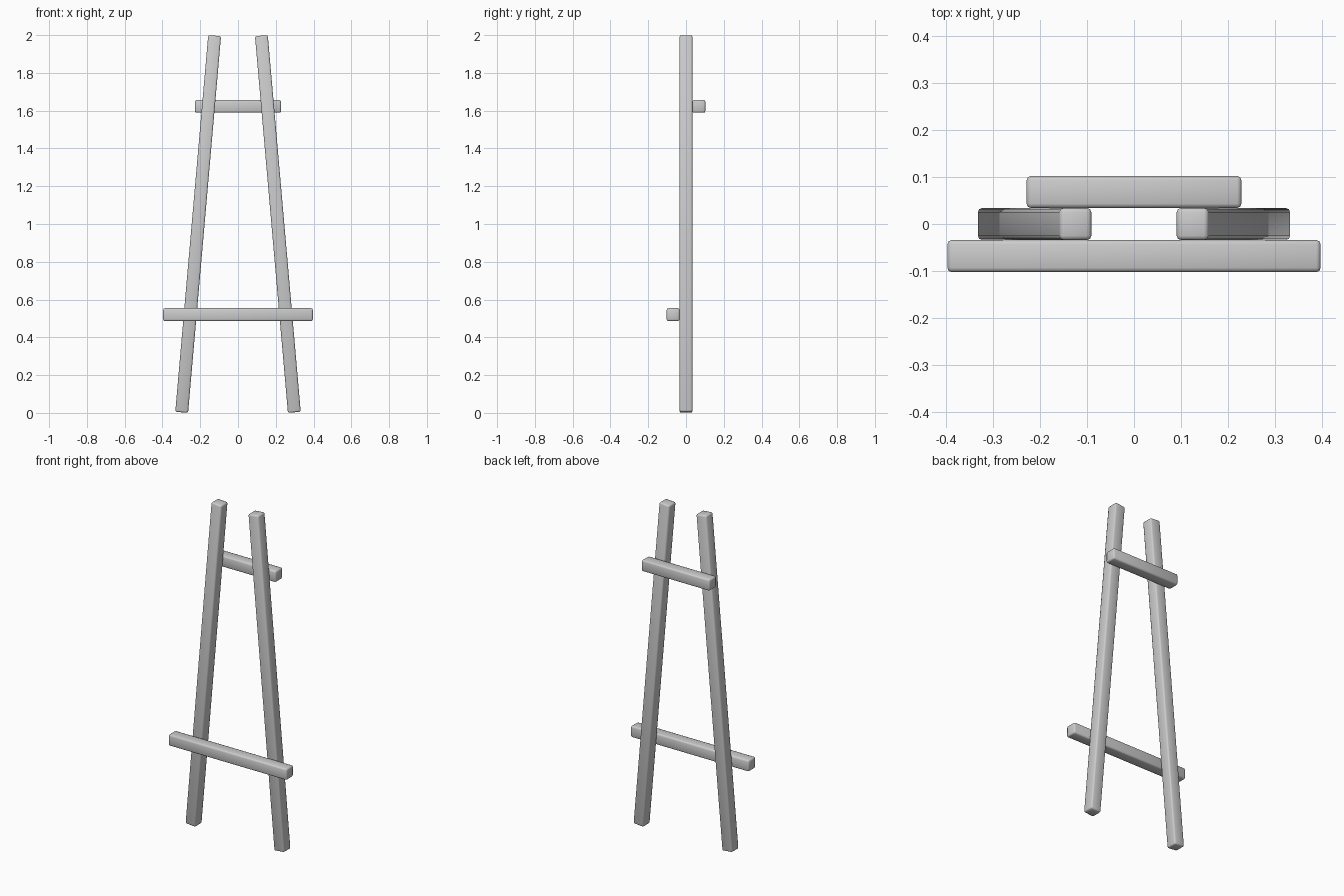
import bpy
import math

if "Cube" in bpy.data.objects:
    bpy.data.objects.remove(bpy.data.objects["Cube"])

T = 0.068  # timber thickness


def beam(name, loc, size, tilt=0.0):
    """Square timber with softly rounded edges."""
    bpy.ops.mesh.primitive_cube_add(size=1, location=loc)
    ob = bpy.context.object
    ob.name = name
    ob.scale = size
    bpy.ops.object.transform_apply(location=False, rotation=False, scale=True)
    ob.rotation_euler = (0, tilt, 0)
    bev = ob.modifiers.new("edge_rounding", 'BEVEL')
    bev.width = 0.009
    bev.segments = 2
    bpy.ops.object.shade_smooth()
    return ob


# Two legs leaning in towards the top
tilt = math.radians(5)
length = (2 - T * math.sin(tilt)) / math.cos(tilt)
for side, s in (("left", -1), ("right", 1)):
    beam(side + "_leg", (s * 0.211, 0, 1.0), (T, T, length), -s * tilt)

# Lower ledge on the front, upper brace on the back
beam("lower_crossbar", (0, -T, 0.52), (0.792, T, T))
beam("upper_crossbar", (0, T, 1.623), (0.456, T, T))
